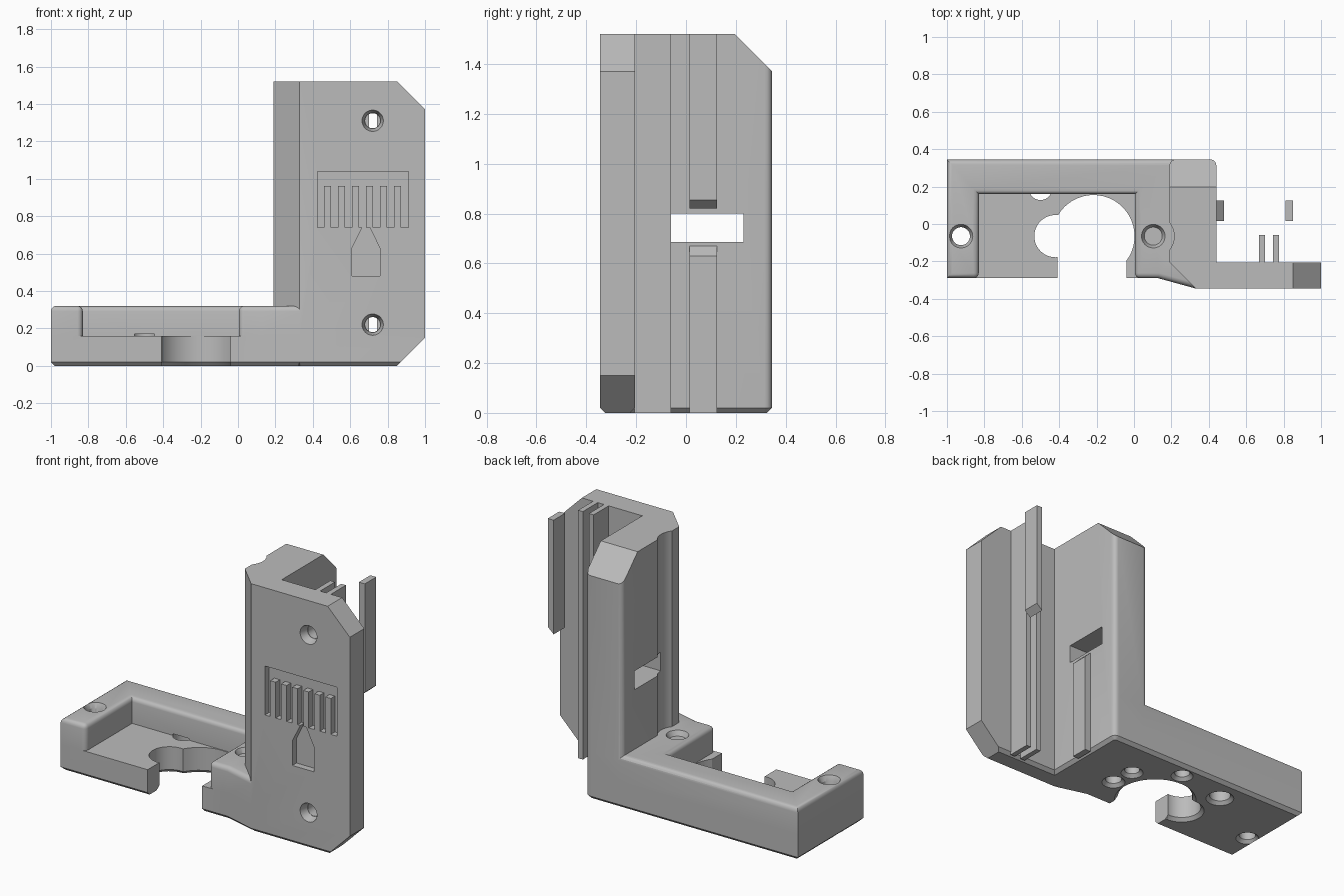
import bpy, bmesh, math
from mathutils import Matrix, Vector

cube = bpy.data.objects.get("Cube")
if cube:
    bpy.data.objects.remove(cube, do_unlink=True)

grey = bpy.data.materials.new("plain_grey")
grey.use_nodes = True
grey.diffuse_color = (0.5, 0.5, 0.5, 1)
for node in grey.node_tree.nodes:
    if node.type == "BSDF_PRINCIPLED":
        node.inputs["Base Color"].default_value = (0.5, 0.5, 0.5, 1)


def finish(name, bm):
    bmesh.ops.recalc_face_normals(bm, faces=bm.faces)
    mesh = bpy.data.meshes.new(name)
    bm.to_mesh(mesh)
    bm.free()
    mesh.materials.append(grey)
    ob = bpy.data.objects.new(name, mesh)
    bpy.context.collection.objects.link(ob)
    return ob


def prism(name, pts, axis, lo, hi, bevels=()):
    """Extrude a profile along an axis, then bevel edges picked by a rule."""
    bm = bmesh.new()
    place = {"x": lambda a, b, h: (h, a, b),
             "y": lambda a, b, h: (a, h, b),
             "z": lambda a, b, h: (a, b, h)}[axis]
    face = bm.faces.new([bm.verts.new(place(a, b, lo)) for a, b in pts])
    new = bmesh.ops.extrude_face_region(bm, geom=[face])["geom"]
    shift = Vector(place(0, 0, hi - lo))
    bmesh.ops.translate(bm, vec=shift, verts=[v for v in new if isinstance(v, bmesh.types.BMVert)])
    bmesh.ops.recalc_face_normals(bm, faces=bm.faces)
    for rule, size, segments in bevels:
        edges = [e for e in bm.edges if rule(e.verts[0].co, e.verts[1].co)]
        bmesh.ops.bevel(bm, geom=edges, offset=size, segments=segments,
                        profile=0.5, affect="EDGES", clamp_overlap=True)
    return finish(name, bm)


def box(name, x1, x2, y1, y2, z1, z2):
    return prism(name, [(x1, y1), (x2, y1), (x2, y2), (x1, y2)], "z", z1, z2)


def cone(name, start, end, r1, r2):
    start, end = Vector(start), Vector(end)
    d = end - start
    bm = bmesh.new()
    turn = d.to_track_quat("Z", "Y").to_matrix().to_4x4()
    bmesh.ops.create_cone(bm, cap_ends=True, segments=48, radius1=r1, radius2=r2, depth=d.length,
                          matrix=Matrix.Translation((start + end) / 2) @ turn)
    return finish(name, bm)


def combine(target, other, operation):
    mod = target.modifiers.new("combine", "BOOLEAN")
    mod.operation, mod.solver, mod.object = operation, "EXACT", other
    bpy.context.view_layer.objects.active = target
    bpy.ops.object.modifier_apply(modifier=mod.name)
    bpy.data.objects.remove(other, do_unlink=True)


def cut(target, *cutters):
    for c in cutters:
        combine(target, c, "DIFFERENCE")


def bottom_hole(target, x, y, r, top):
    """Upright hole with a chamfered mouth on the underside."""
    cut(target, cone("hole_cutter", (x, y, -0.1), (x, y, top), r, r),
        cone("mouth_cutter", (x, y, -0.01), (x, y, 0.02), r + 0.03, r))


def at_height(z):
    return lambda a, b: abs(a.z - z) < 1e-4 and abs(b.z - z) < 1e-4


D = 0.345          # half depth
H = 1.52           # tower height
RIM = 0.32         # base rim height
FLOOR = 0.16       # pocket floor height
SCREW_Y = -0.065

# Base: chamfered slab with a rounded U-shaped rim on top
right_end = [(0.13, -0.29), (0.33, -D), (0.40, -0.25), (0.40, D), (-1, D)]
body = prism("bracket_body", [(-1, -0.29)] + right_end, "z", 0, FLOOR,
             [(at_height(0), 0.02, 1)])


def rim_edges(a, b):
    inner_corner = -0.9 < a.x < 0.05 and a.y < -0.2 and (a - b).xy.length < 1e-4
    return at_height(RIM)(a, b) or inner_corner


rim = prism("rim", [(-1, -0.29), (-0.83, -0.29), (-0.83, 0.16), (0.005, 0.16), (0.005, -0.29)] + right_end,
            "z", FLOOR, RIM, [(rim_edges, 0.028, 4)])
combine(body, rim, "UNION")


# Tower: column with a front plate
def back_corners(a, b):
    return a.y > D - 1e-4 and b.y > D - 1e-4 and abs(a.x - b.x) < 1e-4


tower = prism("tower", [(0.19, -0.205), (0.33, -D), (1, -D), (1, -0.205), (0.44, -0.205), (0.44, D), (0.19, D)],
              "z", 0, H, [(back_corners, 0.03, 4), (at_height(0), 0.02, 1)])

# Sloped back top, clipped plate corners, screwdriver groove and side window
cut(tower,
    prism("back_slope", [(0.197, H), (0.197, H + 0.2), (0.6, H + 0.2), (0.6, 1.117)], "x", 0, 0.6),
    prism("top_corner", [(0.85, H), (0.85, H + 0.1), (1.1, H + 0.1), (1.1, H - 0.25)], "y", -0.5, 0),
    prism("low_corner", [(0.85, 0), (0.85, -0.1), (1.1, -0.1), (1.1, 0.25)], "y", -0.5, 0),
    cone("groove", (0.1, SCREW_Y, RIM), (0.1, SCREW_Y, H + 0.1), 0.115, 0.115),
    box("window", 0, 0.6, -0.06, 0.23, 0.685, 0.80))

# Countersunk plate holes
for z in (0.22, 1.31):
    cut(tower, cone("plate_hole", (0.72, -0.5, z), (0.72, -0.1, z), 0.04, 0.04),
        cone("plate_sink", (0.72, -D - 0.01, z), (0.72, -D + 0.05, z), 0.06, 0.042))

# Engraved comb slots and the tapered pocket below
comb = [(0.425, 1.04), (0.425, 0.74)]
for i in range(6):
    x = 0.46 + 0.0748 * i
    comb += [(x, 0.74), (x, 0.96), (x + 0.037, 0.96), (x + 0.037, 0.74)]
comb += [(0.912, 0.74), (0.912, 1.04)]
taper = [(0.664, 0.74), (0.61, 0.63), (0.61, 0.48), (0.758, 0.48), (0.758, 0.63), (0.704, 0.74)]
cut(tower, prism("comb_cutter", comb, "y", -0.5, -D + 0.04),
    prism("taper_cutter", taper, "y", -0.5, -D + 0.04))

combine(body, tower, "UNION")

# Floor opening: two round holes and a slot to the front
bottom_hole(body, -0.217, SCREW_Y, 0.22, 0.3)
bottom_hole(body, -0.42, SCREW_Y, 0.113, 0.3)
cut(body, box("front_slot", -0.41, -0.04, -0.5, -0.1, -0.1, 0.3))

# Screw holes through the arms
for x in (-0.925, 0.103):
    bottom_hole(body, x, SCREW_Y, 0.048, 0.5)
    cut(body, cone("top_sink", (x, SCREW_Y, RIM + 0.01), (x, SCREW_Y, RIM - 0.03), 0.068, 0.048))

# Blind holes in the underside
bottom_hole(body, -0.5, 0.19, 0.062, 0.17)
bottom_hole(body, -0.16, 0.25, 0.045, 0.15)
bottom_hole(body, 0.09, 0.09, 0.045, 0.15)

# Guide ribs behind the plate
for i, x in enumerate((0.668, 0.742)):
    box(f"plate_rib_{i + 1}", x, x + 0.032, -0.206, -0.06, 0, H)

# Column rib with a sloped top, and the free-standing upper rib
prism("column_rib", [(0.439, 0), (0.48, 0), (0.48, 0.63), (0.439, 0.67)], "y", 0.015, 0.125)
prism("upper_rib", [(0.81, 0.82), (0.85, 0.855), (0.85, H), (0.81, H)], "y", 0.015, 0.125)

# Smooth round surfaces, keep edges crisp
bpy.ops.object.select_all(action="DESELECT")
body.select_set(True)
bpy.context.view_layer.objects.active = body
bpy.ops.object.shade_smooth_by_angle(angle=math.radians(30))
